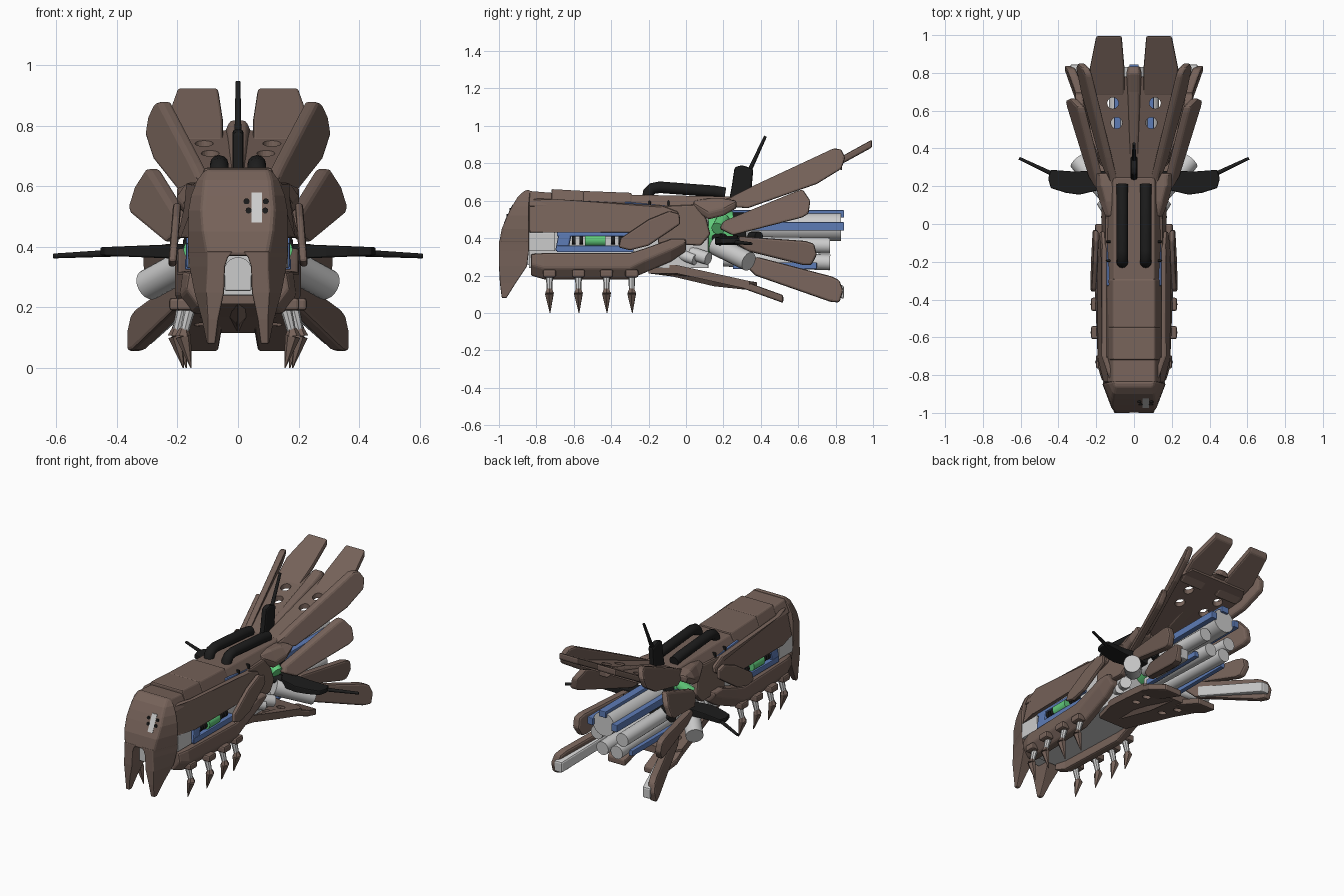
import bpy, bmesh, math
from mathutils import Vector

if "Cube" in bpy.data.objects:
    bpy.data.objects.remove(bpy.data.objects["Cube"])

def material(name, c):
    m = bpy.data.materials.new(name)
    m.diffuse_color = (*c, 1)
    m.use_nodes = True
    m.node_tree.nodes["Principled BSDF"].inputs["Base Color"].default_value = m.diffuse_color
    return m

BROWN = material("brown_armour", (0.18, 0.122, 0.1))
BLACK = material("black_rubber", (0.012, 0.012, 0.012))
BLUE = material("blue_frame", (0.11, 0.2, 0.47))
GREEN = material("green_core", (0.12, 0.6, 0.2))

def finish(bm, name, mat=None, mirror=False, bevel=0, smooth=False):
    bmesh.ops.recalc_face_normals(bm, faces=bm.faces[:])
    me = bpy.data.meshes.new(name)
    bm.to_mesh(me)
    bm.free()
    if smooth:
        me.shade_smooth()
        me.set_sharp_from_angle(angle=math.radians(40))
    ob = bpy.data.objects.new(name, me)
    bpy.context.collection.objects.link(ob)
    if mat:
        me.materials.append(mat)
    if bevel:
        b = ob.modifiers.new("bevel", 'BEVEL')
        b.width, b.segments, b.limit_method = bevel, 2, 'ANGLE'
    if mirror:
        ob.modifiers.new("mirror", 'MIRROR').use_clip = False
    return ob

def loft(name, rings, mat=BROWN, mirror=False, bevel=0.01):
    bm = bmesh.new()
    vs = [[bm.verts.new(p) for p in r] for r in rings]
    n = len(rings[0])
    for a, b in zip(vs, vs[1:]):
        for i in range(n):
            j = (i + 1) % n
            bm.faces.new((a[i], a[j], b[j], b[i]))
    bm.faces.new(vs[0])
    bm.faces.new(vs[-1])
    return finish(bm, name, mat, mirror, bevel)

def slab(name, pts, thick, mat=BROWN, mirror=True, bevel=0.01):
    t = Vector(thick)
    return loft(name, [pts, [Vector(p) + t for p in pts]], mat, mirror, bevel)

def side_slab(name, yz, fx, t, mat=BROWN, bevel=0.01):
    return slab(name, [(fx(y, z), y, z) for y, z in yz], (t, 0, 0), mat, True, bevel)

def top_slab(name, xy, fz, t, mat=BROWN, mirror=True, bevel=0.01):
    return slab(name, [(x, y, fz(y)) for x, y in xy], (0, 0, t), mat, mirror, bevel)

def box(name, lo, hi, mat=None, mirror=False, bevel=0.004):
    (a, b, c), (d, e, f) = lo, hi
    return loft(name, [[(a, b, z), (d, b, z), (d, e, z), (a, e, z)] for z in (c, f)], mat, mirror, bevel)

def cyl(name, a, b, r, r2=None, mat=None, mirror=False, n=20):
    a, b = Vector(a), Vector(b)
    bm = bmesh.new()
    bmesh.ops.create_cone(bm, cap_ends=True, segments=n, radius1=r,
                          radius2=r if r2 is None else r2, depth=(b - a).length)
    rot = (b - a).to_track_quat('Z', 'Y')
    for v in bm.verts:
        v.co = rot @ v.co + (a + b) / 2
    return finish(bm, name, mat, mirror, 0, n > 8)

def punch(ob, spots, r):
    # round lightening holes
    bm = bmesh.new()
    for x, y, z in spots:
        for v in bmesh.ops.create_cone(bm, cap_ends=True, segments=20, radius1=r, radius2=r, depth=0.3)["verts"]:
            v.co += Vector((x, y, z))
    c = finish(bm, ob.name + "_cutter")
    c.hide_render = True
    c.display_type = 'WIRE'
    m = ob.modifiers.new("holes", 'BOOLEAN')
    m.object, m.operation, m.solver = c, 'DIFFERENCE', 'EXACT'

# face mask: curved upper shell and two tusks around a notch
levels = [(.37, .10, -1, .168, -.84), (.45, .115, -.985, .17, -.84), (.52, .12, -.955, .168, -.84),
          (.57, .115, -.93, .16, -.84), (.62, .11, -.9, .14, -.835), (.657, .1, -.86, .11, -.83)]
loft("face_mask", [[(-s, b, z), (-w, f, z), (w, f, z), (s, b, z)] for z, w, f, s, b in levels], bevel=0.012)
tusk = [(.385, .015, .10, -1, .168, -.84), (.365, .033, .10, -1, .165, -.84), (.335, .043, .10, -1, .162, -.84),
        (.25, .046, .105, -1, .145, -.85), (.16, .065, .1, -.995, .12, -.91), (.08, .075, .1, -.985, .103, -.96)]
loft("mask_tusk", [[(i, f, z), (w, f, z), (s, b, z), (i, b, z)] for z, i, w, f, s, b in tusk], mirror=True, bevel=0.005)
cyl("snout", (0, -.93, .32), (0, -.8, .32), .046)
box("snout_lower", (-.044, -.93, .255), (.044, -.8, .32))
slab("face_sensor", [(.045, -.975, .48), (.08, -.975, .48), (.08, -.928, .58), (.045, -.928, .58)],
     (0, .03, 0), None, False, 0)
for x, z in [(.028, .55), (.092, .55), (.035, .52), (.09, .52)]:
    y = -.955 + (z - .52) * .5
    cyl("eye_lens", (x, y - .004, z), (x, y + .03, z), .01, mat=BLACK, n=12)

# inner core and segmented roof
box("inner_core", (-.13, -.84, .24), (.13, .12, .55))
box("front_side_block", (.12, -.84, .33), (.165, -.7, .43), None, True)
for y0, y1, h, w in [(-.84, -.715, .652, .12), (-.72, -.545, .662, .12), (-.55, -.29, .652, .12), (-.3, .25, .632, .118)]:
    loft("roof_plate", [[(-w - .025, y, .57), (-w + .01, y, z), (w - .01, y, z), (w + .025, y, .57)]
                        for y, z in ((y0, h), (y1, h - .01))], bevel=.008)

# upper side armour, shoulder plates, waist cowl, lower jaw armour
flank = lambda y, z: .175 - .22 * (z - .43) - max(0, -.7 - y) * .27
side_slab("upper_side_armour", [(-.84, .43), (-.84, .6), (-.82, .613), (-.7, .608), (-.13, .575), (-.04, .54),
                                (-.04, .5), (-.2, .43), (-.7, .43)], flank, .025)
side_slab("shoulder_plate", [(-.36, .35), (-.3, .335), (-.2, .36), (-.03, .475), (-.035, .53), (-.09, .545),
                             (-.2, .5), (-.35, .4)], lambda y, z: .197 - .08 * (z - .42), .027)
side_slab("waist_cowl", [(-.15, .37), (.08, .36), (.13, .42), (.11, .5), (.06, .58), (-.15, .57)],
          lambda y, z: .12 - .1 * (z - .45), .045)
jaw = lambda y: .165 - max(0, -.7 - y) * .3
loft("lower_jaw_armour", [[(jaw(y) - .03, y, t), (jaw(y) + .035, y, t), (jaw(y) + .045, y, m),
                           (jaw(y), y, b), (jaw(y) - .05, y, b)]
                          for y, t, m, b in [(-.83, .315, .26, .2), (-.76, .32, .24, .18), (-.3, .32, .24, .18),
                                             (-.22, .345, .28, .215), (-.08, .395, .34, .275), (0, .395, .38, .33)]], mirror=True)

# side bay: blue frame with green canister
box("side_frame_lower", (.13, -.69, .325), (.175, -.28, .36), BLUE, True)
box("side_frame_upper", (.13, -.69, .41), (.172, -.28, .43), BLUE, True)
slab("side_frame_end", [(.13, -.7, .33), (.13, -.63, .33), (.13, -.61, .43), (.13, -.68, .43)], (.042, 0, 0), BLUE)
cyl("side_canister", (.145, -.54, .39), (.145, -.43, .39), .035, mat=GREEN, mirror=True)
for y in (-.61, -.57, -.4, -.36):
    cyl("canister_ring", (.145, y, .39), (.145, y + .02, .39), .025, mat=BLACK, mirror=True)
slab("roof_rail", [(.11, -.33, .565), (.11, -.33, .595), (.11, .05, .56), (.11, .05, .54)], (.035, 0, 0), BLUE)
for y in (-.2, -.1):
    box("roof_rail_clip", (.12, y, .55), (.147, y + .012, .6), BLACK, True)

# four clawed legs on each side
for x, y in ((.18, -.73), (.205, -.575), (.205, -.425), (.195, -.29)):
    box("leg_mount", (x - .035, y - .035, .19), (x + .022, y + .035, .232), BROWN, True, .01)
    cyl("leg_strut", (x - .025, y, .21), (x, y, .11), .02, .014, None, True, 8)
    cyl("leg_cuff", (x - .002, y, .13), (x + .001, y, .105), .015, .026, BROWN, True, 6)
    cyl("leg_claw", (x, y, .105), (x - .025, y + .003, 0), .026, .002, BROWN, True, 6)

# black hoses along the roof
cu = bpy.data.curves.new("roof_hose", 'CURVE')
cu.dimensions, cu.bevel_depth, cu.bevel_resolution, cu.use_fill_caps = '3D', .031, 4, True
for s in (-1, 1):
    sp = cu.splines.new('POLY')
    path = [(-.205, .61), (-.2, .645), (-.18, .665), (-.14, .672), (.15, .65), (.21, .64)]
    sp.points.add(len(path) - 1)
    for p, (y, z) in zip(sp.points, path):
        p.co = (s * .062, y, z, 1)
    sp.use_smooth = True
hose = bpy.data.objects.new("roof_hose", cu)
cu.materials.append(BLACK)
bpy.context.collection.objects.link(hose)

# radial black vanes: one dorsal, two lateral, each with an aerial
slab("dorsal_vane", [(-.018, .23, .6), (-.018, .245, .68), (-.018, .26, .78), (-.018, .3, .79), (-.018, .36, .77),
                     (-.018, .345, .6)], (.036, 0, 0), BLACK, False, .012)
cyl("dorsal_aerial", (0, .33, .74), (0, .425, .945), .012, .008, BLACK)
vane = [(.1, .28), (.2, .282), (.32, .278), (.44, .287), (.455, .24), (.44, .19), (.36, .165), (.29, .155), (.1, .2)]
loft("lateral_vane", [[(x, y, .385 + s * (.032 - .04 * x)) for x, y in vane] for s in (-1, 1)], BLACK, True, .006)
cyl("lateral_aerial", (.4, .25, .38), (.608, .348, .37), .012, .008, BLACK, True)

# collar and green core at the waist
loft("collar_block", [[(.09, y, a), (w, y, a), (w + .015, y, a + .04), (w - .02, y, b), (.09, y, b)]
                      for y, w, a, b in ((.04, .14, .55, .6), (.12, .17, .5, .612), (.2, .19, .52, .612), (.27, .19, .56, .6))], mirror=True)
cyl("waist_core", (0, .08, .43), (0, .25, .43), .115, mat=GREEN)
cyl("waist_ring", (0, .25, .43), (0, .32, .43), .11, mat=BLACK)
cyl("core_coupling", (.08, .2, .5), (.16, .17, .45), .035, mat=GREEN, mirror=True)
for y, z in ((.16, .4), (.34, .37), (.35, .41)):
    cyl("waist_coupling", (.1, y, z), (.17, y + .04, z), .025, mat=BLACK, mirror=True, n=12)

# engine bundle and blue bars
cyl("main_engine", (0, .25, .46), (0, .83, .46), .075)
cyl("upper_thruster", (.09, .2, .37), (.09, .77, .36), .042, mirror=True)
cyl("lower_thruster", (.05, .2, .29), (.05, .77, .27), .042, mirror=True)
box("engine_top_bar", (-.025, .2, .51), (.025, .845, .55), BLUE)
box("engine_side_bar", (.065, .2, .44), (.105, .845, .485), BLUE, True)
box("engine_low_bar", (.085, .25, .235), (.115, .7, .27), BLUE, True)
cyl("side_exhaust", (.14, .16, .36), (.295, .335, .275), .052, mirror=True)
cyl("small_exhaust", (.11, .03, .32), (.165, .12, .29), .035, mirror=True)
cyl("belly_nozzle", (.09, -.05, .32), (.15, .05, .285), .03, mirror=True)

# splayed side fins: side outline and tilt x = c + a*y + b*z
fins = [("upper_fin", [(.2, .57), (.33, .56), (.7, .69), (.83, .77), (.852, .83), (.83, .875), (.79, .88), (.35, .675), (.22, .61)], (.18, .384, -.3), .042),
        ("mid_upper_fin", [(.18, .45), (.25, .415), (.62, .51), (.655, .53), (.665, .6), (.625, .66), (.59, .65), (.2, .49)], (.25, .405, -.368), .045),
        ("mid_lower_fin", [(.25, .38), (.33, .33), (.63, .255), (.67, .255), (.7, .31), (.685, .37), (.64, .385), (.29, .41)], (.11, .18, .1), .045),
        ("lower_fin", [(.3, .27), (.37, .2), (.77, .06), (.82, .055), (.84, .12), (.82, .175), (.78, .195), (.38, .3)], (.054, .33, -.1), .05)]
for name, outline, (c, a, b), t in fins:
    side_slab(name, outline, lambda y, z: c + a * y + b * z, t, bevel=.012)
slab("lower_fin_bar", [(.155, .4, .19), (.155, .4, .26), (.285, .845, .145), (.285, .845, .075)], (.055, 0, 0), None)

# upper tail plate with holes, ridge and twin tail blades
slope = lambda y: .575 + .31 * (y - .2)
tail = [(.11, .18), (.14, .28), (.17, .45), (.23, .72), (.2, .78)]
deck = top_slab("tail_plate", tail + [(-x, y) for x, y in tail[::-1]], slope, .03, mirror=False, bevel=0)
punch(deck, [(s * x, y, slope(y)) for s in (-1, 1) for x, y in ((.112, .64), (.092, .535))], .03)
loft("tail_ridge", [[(-w, y, z - .04), (-w * .6, y, z), (w * .6, y, z), (w, y, z - .04)]
                    for y, w, z in ((.3, .03, .64), (.7, .045, .775), (.8, .045, .82), (.835, .035, .8))])
top_slab("tail_blade", [(.05, .68), (.05, .82), (.065, .995), (.2, .995), (.235, .82), (.215, .68)],
         lambda y: .885 - .55 * (.995 - y), .042)

# belly plate with holes and twin lower blades
drop = lambda y: .2 - .22 * y
belly = [(.1, -.2), (.14, -.05), (.18, .15), (.21, .34), (.16, .38)]
keel = top_slab("belly_plate", belly + [(-x, y) for x, y in belly[::-1]], lambda y: drop(max(y, -.05)), .045, mirror=False, bevel=0)
punch(keel, [(s * x, y, drop(y)) for s in (-1, 1) for x, y in ((.12, .26), (.1, .14))], .025)
top_slab("belly_blade", [(.05, .28), (.065, .52), (.19, .52), (.22, .4), (.2, .28)],
         lambda y: .053 + .36 * (.52 - y), .042)
loft("belly_keel", [[(-w, y, z + .05), (0, y, z), (w, y, z + .05)]
                    for y, w, z in ((-.15, .03, .21), (.15, .05, .14), (.38, .04, .115))], bevel=.006)
